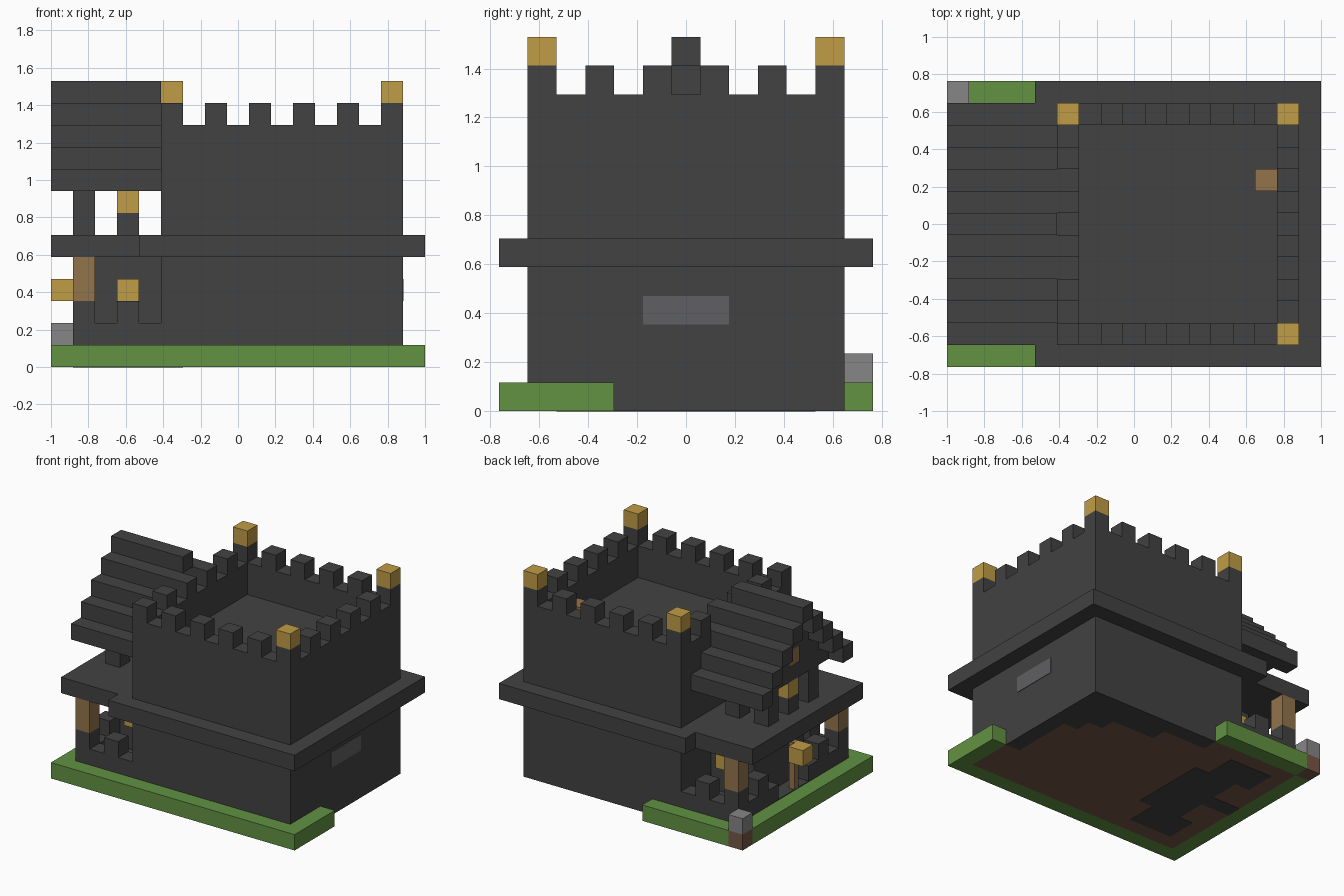
import bpy

cube = bpy.data.objects.get("Cube")
if cube:
    bpy.data.objects.remove(cube)

U = 2 / 17  # block size


def material(name, rgb):
    lin = [((c / 255 + 0.055) / 1.055) ** 2.4 for c in rgb] + [1]
    m = bpy.data.materials.new(name)
    m.use_nodes = True
    m.diffuse_color = lin
    m.node_tree.nodes["Principled BSDF"].inputs["Base Color"].default_value = lin
    return m


STONE = material("dark_stone", (66, 66, 66))
GRASS = material("grass_green", (98, 146, 66))
GOLD = material("lantern_gold", (192, 156, 70))
WOOD = material("wood_brown", (146, 117, 75))
DIRT = material("dirt_brown", (118, 86, 68))
GREY = material("light_grey", (134, 134, 134))
GLASS = material("window_grey", (96, 96, 98))


def block(name, mat, i, j, k, inset=0):
    """Box over inclusive block ranges; a single number means one block."""
    spans = [r if isinstance(r, tuple) else (r, r) for r in (i, j, k)]
    lo = [s[0] * U for s in spans]
    hi = [(s[1] + 1) * U for s in spans]
    off = (-1, -6.5 * U, 0)
    verts = [[(hi, lo)[not (n >> a) & 1][a] + off[a] for a in range(3)] for n in range(8)]
    faces = [(0, 2, 3, 1), (4, 5, 7, 6), (0, 1, 5, 4), (2, 6, 7, 3), (0, 4, 6, 2), (1, 3, 7, 5)]
    mesh = bpy.data.meshes.new(name)
    mesh.from_pydata(verts, [], faces)
    mesh.materials.append(mat)
    ob = bpy.data.objects.new(name, mesh)
    bpy.context.collection.objects.link(ob)
    return ob


def mirrored(name, mat, i, j, k):
    """The same block on the front and the back."""
    block(name + "_front", mat, i, j, k)
    block(name + "_back", mat, i, 12 - j, k)


# Grass border
block("grass_front", GRASS, (0, 16), 0, 0)
block("grass_side", GRASS, 0, (1, 11), 0)
block("grass_corner", GRASS, 16, (1, 3), 0)
block("grass_back", GRASS, (1, 6), 12, 0)
block("corner_dirt", DIRT, 0, 12, 0)
block("corner_stone", GREY, 0, 12, 1)

# Foundation: dirt bed ends in a staircase, stone fills the rest
for j, last in enumerate((15, 15, 15, 14, 14, 14, 14, 13, 12, 9, 6), start=1):
    block("dirt_row", DIRT, (1, last), j, 0)
    if last < 15:
        block("foundation_row", STONE, (last + 1, 15), j, 0)

# Stone footings seen under the porch, as thin plates
for i, j in (((2, 4), (2, 3)), ((2, 4), (9, 10)), ((3, 5), (4, 8)), ((1, 2), 6)):
    footing = block("porch_footing", STONE, i, j, 0)
    footing.scale.z = 0.04
    footing.location.z = -0.002

# Keep
block("porch_floor", STONE, (1, 4), (1, 11), (0.7, 0.05))
block("keep_body", STONE, (5, 15), (1, 11), (1, 8))
block("keep_ledge", STONE, (4, 16), (0, 12), 5)
mirrored("parapet", STONE, (5, 15), 1, (9, 10))
block("parapet_left", STONE, 15, (2, 10), (9, 10))
block("parapet_right", STONE, 5, (2, 10), (9, 10))
for i in range(5, 16, 2):
    mirrored("merlon", STONE, i, 1, 11)
for j in range(3, 10, 2):
    block("merlon_left", STONE, 15, j, 11)
    block("merlon_right", STONE, 5, j, 11)
for i, j in ((5, 11), (15, 11), (15, 1)):
    block("corner_lantern", GOLD, i, j, 12)
block("rooftop_crate", WOOD, 14, 8, 9)

# Window plate on the side wall
window = block("side_window", GLASS, 15.05, (5, 7), 3)
for v in window.data.vertices:
    v.co.x = min(max(v.co.x, 0.88), 0.886)

# Porch ground floor
block("porch_room", STONE, (2, 4), (4, 8), (1, 4))
mirrored("porch_rail", STONE, (1, 4), 1, 1)
mirrored("porch_side_rail", STONE, 1, 3, 1)
mirrored("porch_side_rail_end", STONE, 1, 2, 1)
mirrored("porch_side_rail_inner", STONE, 1, 4, 1)
mirrored("rail_merlon", STONE, 3, 1, 2)
mirrored("side_rail_merlon", STONE, 1, 3, 2)
mirrored("post_base", STONE, 1, 1, 2)
mirrored("porch_post", WOOD, 1, 1, (3, 4))
mirrored("porch_lantern", GOLD, 3, 3, 3)
block("door_lantern", GOLD, 0, 6, 3)
block("lantern_pole", WOOD, (1, 0.4), (6, 5.4), (1, 3))

# Balcony
block("balcony_deck", STONE, (0, 3), (1, 11), 5)
mirrored("balcony_post", STONE, 1, 4, (6, 7))
mirrored("balcony_lamp_base", STONE, 3, 4, 6)
mirrored("balcony_lamp", GOLD, 3, 4, 7)
block("balcony_centre_base", STONE, 1, 6, 6)
block("balcony_centre_lamp", GOLD, 1, 6, 7)

# Stepped porch roof with gable wall
for step in range(4):
    mirrored("roof_step", STONE, (0, 4), 2 + step, 8 + step)
    block("gable_wall", STONE, 1, (3 + step, 9 - step), 8 + step)
block("roof_ridge", STONE, (0, 4), 6, 12)
block("gable_shutter", WOOD, (0.94, 0), 6, 9)
